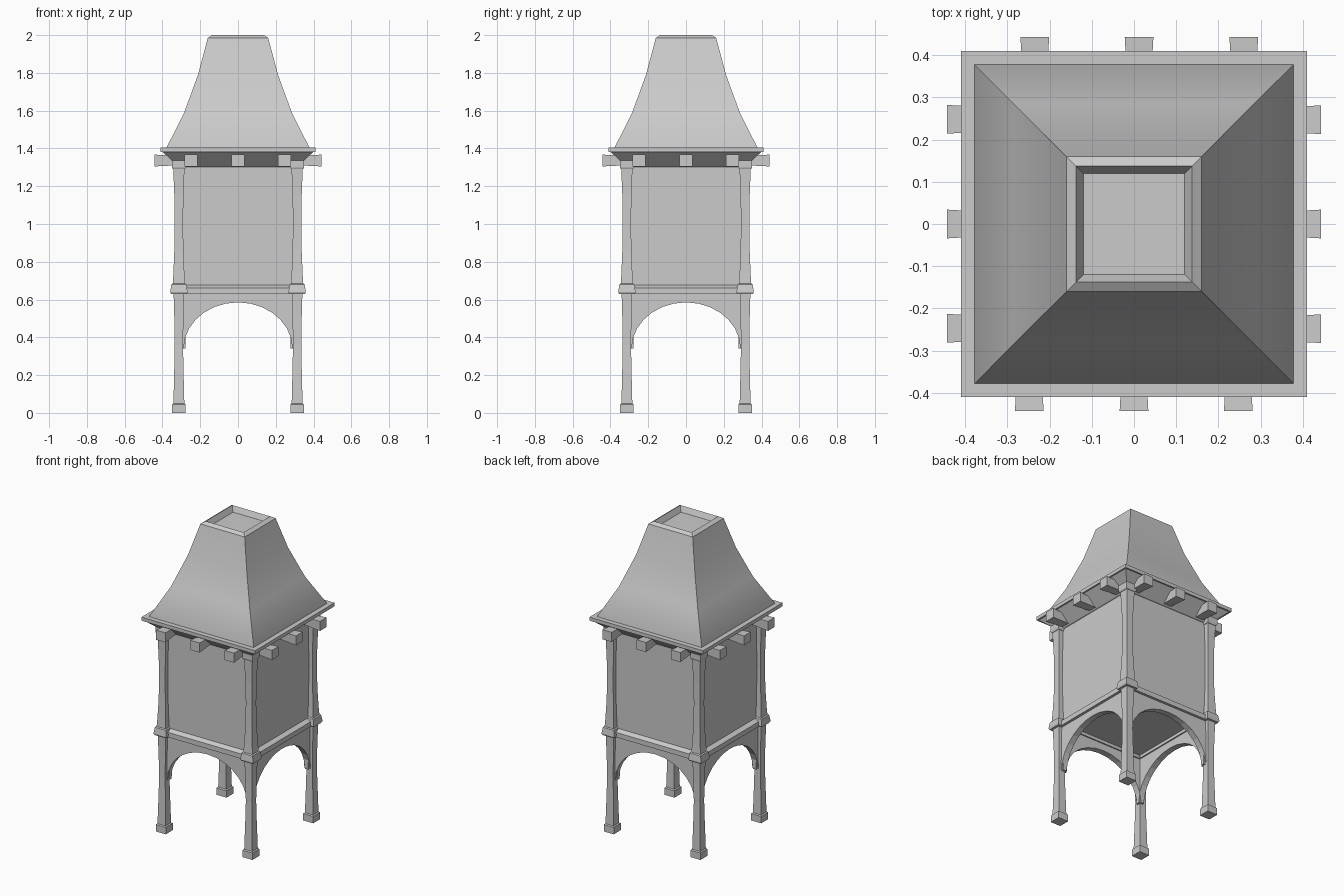
import bpy
import bmesh
import math
from mathutils import Matrix

cube = bpy.data.objects.get("Cube")
if cube:
    bpy.data.objects.remove(cube, do_unlink=True)

GREY = (0.6, 0.6, 0.6, 1.0)
mat = bpy.data.materials.new("plain grey")
mat.use_nodes = True
mat.diffuse_color = GREY
mat.node_tree.nodes["Principled BSDF"].inputs["Base Color"].default_value = GREY


def finish(bm, name, smooth=False):
    bmesh.ops.recalc_face_normals(bm, faces=bm.faces)
    mesh = bpy.data.meshes.new(name)
    bm.to_mesh(mesh)
    bm.free()
    mesh.materials.append(mat)
    obj = bpy.data.objects.new(name, mesh)
    bpy.context.collection.objects.link(obj)
    if smooth:
        bpy.ops.object.select_all(action='DESELECT')
        obj.select_set(True)
        bpy.context.view_layer.objects.active = obj
        bpy.ops.object.shade_smooth_by_angle(angle=math.radians(30))
    return obj


def square_loft(name, profile, cx=0, cy=0, closed=False, smooth=False):
    """Join square rings given as (half width, height)."""
    bm = bmesh.new()
    rings = [[bm.verts.new((cx + h * sx, cy + h * sy, z))
              for sx, sy in ((-1, -1), (1, -1), (1, 1), (-1, 1))]
             for h, z in profile]
    pairs = list(zip(rings, rings[1:]))
    if closed:
        pairs.append((rings[-1], rings[0]))
    else:
        bm.faces.new(rings[0])
        bm.faces.new(rings[-1])
    for low, high in pairs:
        for i in range(4):
            j = (i + 1) % 4
            bm.faces.new((low[i], low[j], high[j], high[i]))
    return finish(bm, name, smooth)


def turn(obj, quarter):
    obj.data.transform(Matrix.Rotation(quarter * math.pi / 2, 4, 'Z'))


# Four corner posts with feet, collars and caps
POST = 0.313
foot = [(0.036, 0), (0.036, 0.045), (0.029, 0.05)]
leg = [(0.029, 0.045), (0.024, 0.25), (0.022, 0.36), (0.024, 0.5), (0.028, 0.635)]
collar = [(0.042, 0.63), (0.046, 0.64), (0.04, 0.68), (0.033, 0.685)]
shaft = [(0.033, 0.68), (0.029, 0.74), (0.024, 0.86), (0.022, 1.0), (0.024, 1.15), (0.03, 1.3)]
cap = [(0.032, 1.29), (0.037, 1.3), (0.037, 1.335)]
for sx, side in ((-1, "right"), (1, "left")):
    for sy, end in ((-1, "front"), (1, "back")):
        for part, shape in (("foot", foot), ("leg", leg), ("collar", collar),
                            ("post", shaft), ("post_cap", cap)):
            square_loft(f"{end}_{side}_{part}", shape, sx * POST, sy * POST)


# Arched panels between the legs
def arch(name, quarter):
    bm = bmesh.new()
    outline = [(-0.31, 0.34)]
    steps = 14
    for i in range(steps + 1):
        a = math.pi * (1 - i / steps)
        outline.append((0.288 * math.cos(a), 0.34 + 0.245 * math.sin(a)))
    outline += [(0.31, 0.34)]
    # strips between the curve and the flat top edge
    for (x0, z0), (x1, z1) in zip(outline, outline[1:]):
        bm.faces.new([bm.verts.new((x, -0.318, z))
                      for x, z in ((x0, z0), (x1, z1), (x1, 0.64), (x0, 0.64))])
    bmesh.ops.remove_doubles(bm, verts=bm.verts, dist=0.0001)
    bmesh.ops.dissolve_limit(bm, angle_limit=0.01, verts=bm.verts, edges=bm.edges)
    out = bmesh.ops.extrude_face_region(bm, geom=bm.faces[:])
    moved = [v for v in out["geom"] if isinstance(v, bmesh.types.BMVert)]
    bmesh.ops.translate(bm, verts=moved, vec=(0, 0.04, 0))
    turn(finish(bm, name), quarter)


# Tapered beam ends under the eaves
def beam_end(name, quarter, offset):
    bm = bmesh.new()
    ends = []
    for y, h in ((-0.28, 0.025), (-0.443, 0.034)):
        ends.append([bm.verts.new((offset + h * sx, y, 1.336 + h * 0.92 * sz))
                     for sx, sz in ((-1, -1), (1, -1), (1, 1), (-1, 1))])
    bm.faces.new(ends[0])
    bm.faces.new(ends[1])
    for i in range(4):
        j = (i + 1) % 4
        bm.faces.new((ends[0][i], ends[0][j], ends[1][j], ends[1][i]))
    turn(finish(bm, name), quarter)


for quarter, side in enumerate(("front", "left", "back", "right")):
    arch(f"{side}_arch", quarter)
    shift = -0.012 if side == "back" else 0
    for n, offset in enumerate((-0.248, 0, 0.247)):
        beam_end(f"{side}_beam_end_{n + 1}", quarter, offset + shift)

# Enclosed chamber and the ledge around its base
square_loft("chamber", [(0.308, 0.65), (0.308, 1.31)])
square_loft("base_ledge", [(0.27, 0.63), (0.335, 0.63), (0.335, 0.662),
                           (0.305, 0.678), (0.27, 0.678)], closed=True)

# Eaves with sloping underside
square_loft("eaves", [(0.29, 1.297), (0.315, 1.305), (0.4, 1.382),
                      (0.41, 1.382), (0.41, 1.405)])

# Flared roof with a bevelled rim and sunken top
square_loft("roof", [(0.378, 1.4), (0.378, 1.405), (0.285, 1.59), (0.212, 1.79),
                     (0.16, 1.985), (0.137, 2.0), (0.12, 1.965)], smooth=True)
